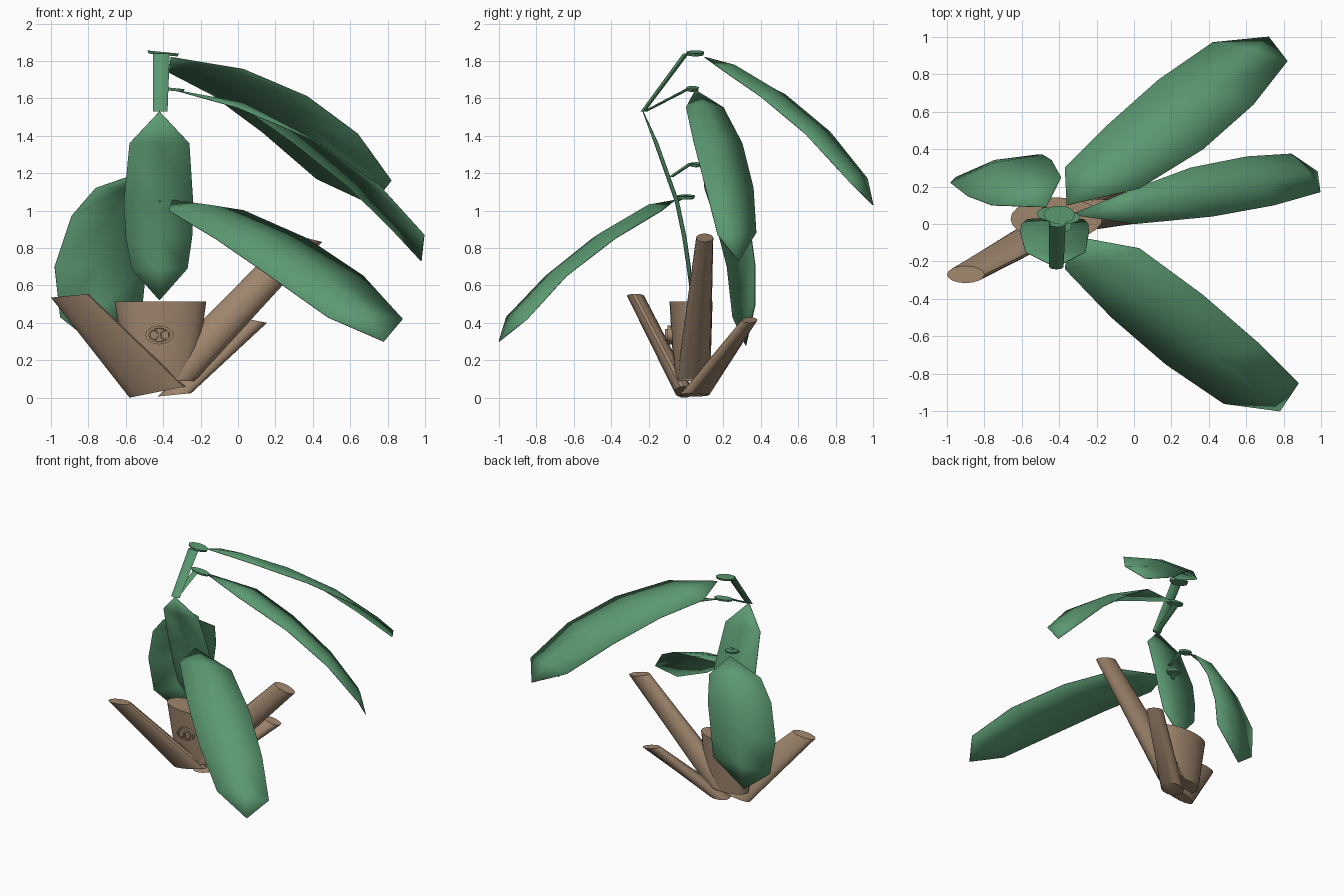
import bpy, bmesh, math
from mathutils import Vector

if "Cube" in bpy.data.objects:
    bpy.data.objects.remove(bpy.data.objects["Cube"])


def material(name, rgb):
    m = bpy.data.materials.new(name)
    m.diffuse_color = (*rgb, 1)
    m.use_nodes = True
    m.node_tree.nodes["Principled BSDF"].inputs["Base Color"].default_value = m.diffuse_color
    return m


BARK = material("bark_brown", (0.35, 0.24, 0.155))
LEAF = material("leaf_green", (0.105, 0.32, 0.165))


def finish(name, bm, mat, angle=40):
    bmesh.ops.recalc_face_normals(bm, faces=bm.faces)
    me = bpy.data.meshes.new(name)
    bm.to_mesh(me)
    bm.free()
    me.materials.append(mat)
    ob = bpy.data.objects.new(name, me)
    bpy.context.collection.objects.link(ob)
    bpy.ops.object.select_all(action='DESELECT')
    ob.select_set(True)
    bpy.context.view_layer.objects.active = ob
    bpy.ops.object.shade_smooth_by_angle(angle=math.radians(angle))
    return ob


def loft(name, mat, sections, sides=16):
    """Closed tube through ellipses given as (centre, x radius, y radius, slope in x)."""
    bm = bmesh.new()
    rings = []
    for (x, y, z), rx, ry, slope in sections:
        ring = []
        for i in range(sides):
            a = math.tau * i / sides
            dx = rx * math.cos(a)
            ring.append(bm.verts.new((x + dx, y + ry * math.sin(a), z + slope * dx)))
        rings.append(ring)
    for a, b in zip(rings, rings[1:]):
        for i in range(sides):
            j = (i + 1) % sides
            bm.faces.new((a[i], a[j], b[j], b[i]))
    bm.faces.new(rings[0])
    bm.faces.new(rings[-1])
    return finish(name, bm, mat)


def leaf(name, base, left, right, tip, bulge):
    """Pointed blade: base point, rows of left / raised middle / right, tip point."""
    bm = bmesh.new()
    b, t = bm.verts.new(base), bm.verts.new(tip)
    rows = []
    for l, r in zip(left, right):
        mid = (Vector(l) + Vector(r)) / 2 + Vector(bulge)
        rows.append([bm.verts.new(p) for p in (l, mid, r)])
    for k in range(2):
        bm.faces.new((b, rows[0][k], rows[0][k + 1]))
        bm.faces.new((t, rows[-1][k + 1], rows[-1][k]))
        for p, q in zip(rows, rows[1:]):
            bm.faces.new((p[k], q[k], q[k + 1], p[k + 1]))
    ob = finish(name, bm, LEAF, 60)
    mod = ob.modifiers.new("thickness", 'SOLIDIFY')
    mod.thickness = 0.005
    mod.offset = 0
    return ob


# Trunk stump and three cut branches
loft("trunk", BARK, [((-0.41, 0.035, 0.09), 0.18, 0.09, 0),
                     ((-0.41, 0.03, 0.28), 0.21, 0.105, 0),
                     ((-0.415, 0.027, 0.515), 0.245, 0.115, 0)], 24)
loft("left_branch", BARK, [((-0.43, -0.01, 0.03), 0.15, 0.05, 0.2),
                           ((-0.9, -0.27, 0.545), 0.1, 0.046, 0.1)])
loft("right_branch", BARK, [((-0.36, 0.04, 0.1), 0.14, 0.09, 0),
                            ((0.36, 0.1, 0.855), 0.09, 0.046, -0.25)])
loft("back_branch", BARK, [((-0.34, 0.045, 0.015), 0.09, 0.08, 0.1),
                           ((0.08, 0.34, 0.415), 0.075, 0.042, -0.2)])


# Oval bark knot with two raised round rings
def knot_disc(name, x, rx, rz, y0, y1):
    bm = bmesh.new()
    rings = []
    for y, s in ((y0, 1), (y1, 1), (y1, 0.75), (y1 + 0.008, 0.7)):
        rings.append([bm.verts.new((x + rx * s * math.cos(math.tau * i / 16), y,
                                    0.335 + rz * s * math.sin(math.tau * i / 16)))
                      for i in range(16)])
    for a, b in zip(rings, rings[1:]):
        for i in range(16):
            j = (i + 1) % 16
            bm.faces.new((a[i], a[j], b[j], b[i]))
    bm.faces.new(rings[0])
    bm.faces.new(rings[-1])
    finish(name, bm, BARK)


knot_disc("knot", -0.42, 0.075, 0.05, -0.05, -0.1)
for side, dx in (("left", -0.03), ("right", 0.03)):
    knot_disc("knot_ring_" + side, -0.42 + dx, 0.028, 0.032, -0.08, -0.113)

# Upright blade at the centre
leaf("centre_leaf", (-0.42, -0.23, 1.53),
     [(-0.58, -0.15, 1.36), (-0.61, -0.04, 1.05), (-0.6, 0.0, 0.86), (-0.57, 0.025, 0.69)],
     [(-0.26, -0.15, 1.36), (-0.24, -0.04, 1.05), (-0.245, 0.0, 0.86), (-0.27, 0.025, 0.69)],
     (-0.42, 0.03, 0.52), (0, -0.018, 0))

# Four arching leaves
leaf("back_leaf", (-0.36, 0.1, 1.82),
     [(-0.37, 0.3, 1.74), (-0.14, 0.53, 1.62), (0.13, 0.77, 1.42), (0.42, 0.97, 1.17)],
     [(0.03, 0.19, 1.755), (0.37, 0.4, 1.61), (0.64, 0.64, 1.41), (0.82, 0.87, 1.16)],
     (0.72, 1.0, 1.03), (0.01, 0.015, 0.03))
leaf("right_leaf", (-0.34, 0.05, 1.645),
     [(0.03, 0.2, 1.55), (0.3, 0.3, 1.36), (0.6, 0.36, 1.12), (0.84, 0.375, 0.88)],
     [(0.0, 0.0, 1.55), (0.42, 0.04, 1.37), (0.75, 0.1, 1.14), (0.995, 0.17, 0.87)],
     (0.98, 0.28, 0.73), (0.015, 0, 0.025))
leaf("front_leaf", (-0.35, -0.06, 1.055),
     [(-0.37, -0.24, 1.0), (-0.12, -0.5, 0.85), (0.17, -0.75, 0.65), (0.48, -0.96, 0.43)],
     [(0.03, -0.13, 1.0), (0.37, -0.38, 0.85), (0.67, -0.64, 0.65), (0.88, -0.85, 0.42)],
     (0.78, -1.0, 0.3), (0.01, -0.015, 0.03))
leaf("left_leaf", (-0.47, 0.09, 1.22),
     [(-0.39, 0.25, 1.11), (-0.44, 0.34, 0.92), (-0.49, 0.37, 0.7), (-0.51, 0.37, 0.5)],
     [(-0.76, 0.1, 1.12), (-0.89, 0.15, 0.97), (-0.98, 0.22, 0.7), (-0.95, 0.25, 0.43)],
     (-0.76, 0.32, 0.28), (-0.015, 0.03, 0.015))

# Stalks rising from the centre leaf to each leaf
STALKS = [("top", (-0.415, -0.23, 1.53), (-0.41, 0.0, 1.84), 0.045),
          ("upper", (-0.415, -0.22, 1.53), (-0.4, 0.02, 1.655), 0.025),
          ("middle", (-0.42, -0.08, 1.18), (-0.44, 0.03, 1.255), 0.02),
          ("lower", (-0.42, -0.05, 1.05), (-0.4, 0.0, 1.08), 0.02)]
for name, a, b, r in STALKS:
    loft(name + "_stalk", LEAF, [(a, r * 0.85, 0.013, 0), (b, r, 0.016, 0)], 8)

# Small flat pads joining each stalk to its leaf
PADS = [("top", -0.4, 0.05, 1.84, 0.085, 0.05), ("upper", -0.37, 0.035, 1.65, 0.085, 0.035),
        ("middle", -0.46, 0.055, 1.245, 0.06, 0.035), ("lower", -0.39, 0.0, 1.072, 0.06, 0.05)]
for name, x, y, z, rx, ry in PADS:
    loft(name + "_pad", LEAF, [((x, y, z - 0.008), rx * 0.9, ry * 0.9, -0.1),
                               ((x, y, z + 0.008), rx, ry, -0.1)], 10)
